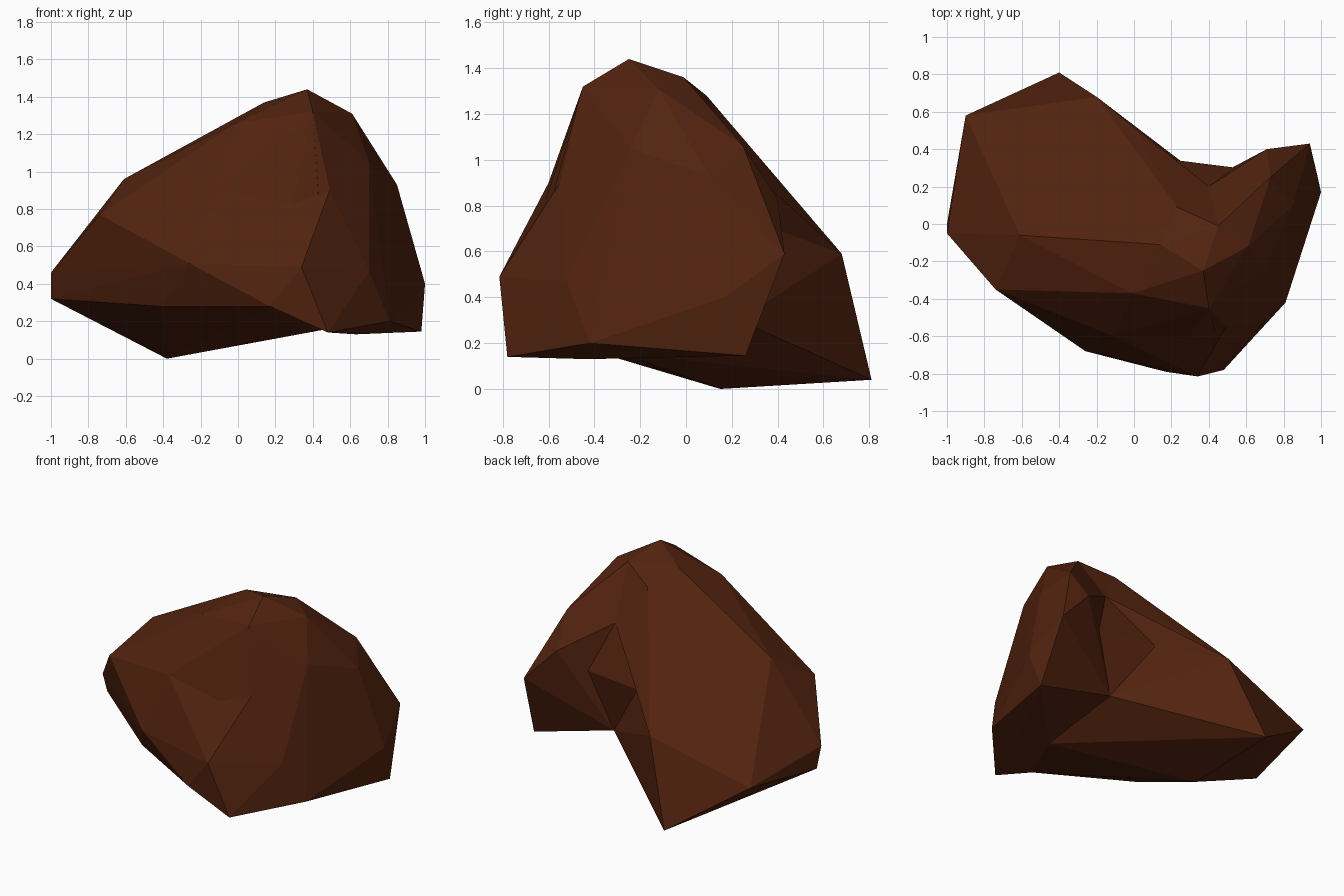
import bpy
import bmesh

if "Cube" in bpy.data.objects:
    bpy.data.objects.remove(bpy.data.objects["Cube"])

brown = bpy.data.materials.new("dark_brown_stone")
brown.diffuse_color = (0.085, 0.0165, 0.0048, 1)
brown.use_nodes = True
brown.node_tree.nodes["Principled BSDF"].inputs["Base Color"].default_value = brown.diffuse_color

# Corner points of the boulder, grouped by region
LEFT = [(-1, -.05, .46), (-1, 0, .32), (-.9, .58, .38), (-.4, .81, .04),
        (-.2, .68, .59), (-.61, -.06, .96), (-.74, -.35, .77), (-.38, .15, 0),
        (-.41, -.46, .28), (-.01, -.37, 1.26)]
BACK_EDGE = LEFT[4]
FRONT = [(-.26, -.68, .51), (.17, -.79, .28), (-.11, -.6, .9)]
PEAK, BROW, NOSE = (.37, -.25, 1.44), (.40, -.45, 1.32), (.49, -.55, .9)
CHIN, TOE, BELLY = (.34, -.815, .49), (.48, -.78, .14), (.46, -.28, .155)
RIGHT = [(.61, -.12, 1.31), (.73, .25, 1.06), (.71, .40, .83),
         (.94, .43, .59), (.98, .26, .145), (1, .17, .4), (.85, .1, .93),
         (.70, -.24, 1.05), (.81, -.42, .2), (.63, -.43, .13)]
CHEEK = (.70, -.52, .47)
CREST_L, CREST_R = (.14, -.11, 1.37), (.45, -.01, 1.36)
# Points in the hollow at the back, from top to bottom
N_TOP, N_UP, N_LEFT = (.23, .09, 1.28), (.40, .20, 1.03), (.115, .355, .70)
N_RIGHT, N_LOW, N_LIP = (.55, .30, .70), (.39, .23, .30), (.03, .48, .79)


def lump(name, points):
    """Faceted convex stone lump around the given points."""
    bm = bmesh.new()
    for p in points:
        bm.verts.new(p)
    res = bmesh.ops.convex_hull(bm, input=bm.verts[:])
    loose = {g for g in res["geom_interior"] + res["geom_unused"]
             if isinstance(g, bmesh.types.BMVert)}
    bmesh.ops.delete(bm, geom=list(loose), context='VERTS')
    bmesh.ops.recalc_face_normals(bm, faces=bm.faces[:])
    mesh = bpy.data.meshes.new(name)
    bm.to_mesh(mesh)
    bm.free()
    mesh.materials.append(brown)
    obj = bpy.data.objects.new(name, mesh)
    bpy.context.collection.objects.link(obj)
    return obj


# Large left and right lumps
boulder = lump("boulder", LEFT + FRONT + [PEAK, BROW, NOSE, BELLY, CREST_L,
                                          N_TOP, N_LEFT, N_LOW])
parts = [
    lump("right_lump", RIGHT + [CHEEK, PEAK, BROW, NOSE, TOE, BELLY, CREST_R,
                                N_UP, N_RIGHT, N_LOW]),
    # Core joining both lumps inside the hollow
    lump("core", [PEAK, CREST_L, CREST_R, N_TOP, N_UP, N_LEFT, N_RIGHT,
                  N_LOW, (.3, -.2, .5)]),
    # Bulging lower front
    lump("front_lump", FRONT + [CHIN, TOE, NOSE, CHEEK, BELLY]),
    # Overhanging lip of the hollow
    lump("lip", [N_TOP, N_UP, N_LIP, N_LEFT, BACK_EDGE, (.1, .1, .8)]),
]

# Fuse the lumps into one solid
for part in parts:
    mod = boulder.modifiers.new("fuse_" + part.name, 'BOOLEAN')
    mod.operation = 'UNION'
    mod.solver = 'EXACT'
    mod.object = part
bpy.context.view_layer.update()
graph = bpy.context.evaluated_depsgraph_get()
fused = bpy.data.meshes.new_from_object(boulder.evaluated_get(graph))
boulder.modifiers.clear()
boulder.data = fused
for part in parts:
    bpy.data.objects.remove(part)
